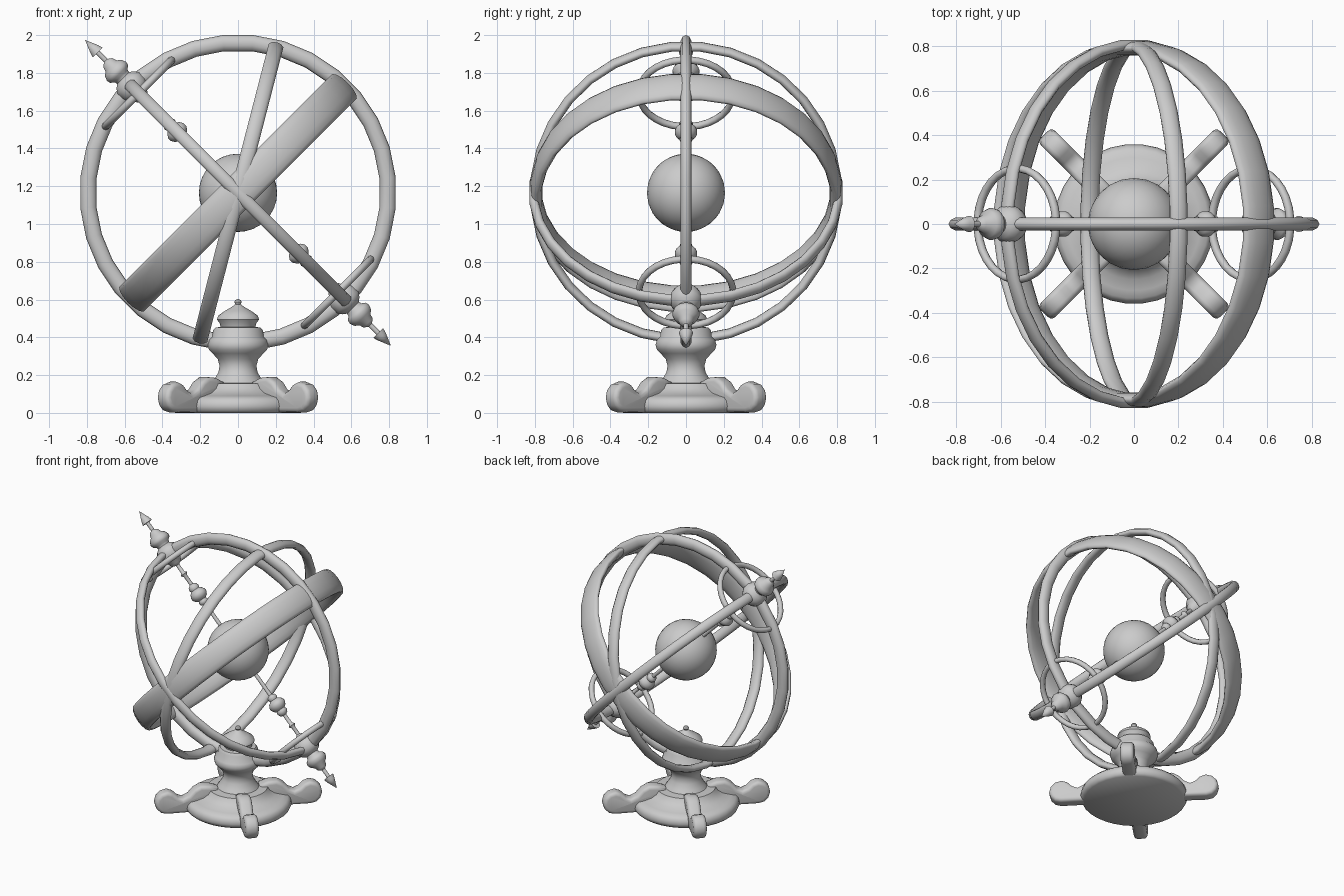
import bpy, bmesh
from math import sin, cos, pi, radians
from mathutils import Matrix, Vector

if "Cube" in bpy.data.objects:
    bpy.data.objects.remove(bpy.data.objects["Cube"])

CENTRE = Vector((0, 0, 1.165))
TILT = radians(-45)          # polar axis leans toward -x


def finish(name, bm, matrix=Matrix(), angle=45):
    bmesh.ops.remove_doubles(bm, verts=bm.verts, dist=1e-5)
    bmesh.ops.recalc_face_normals(bm, faces=bm.faces)
    bm.transform(matrix)
    mesh = bpy.data.meshes.new(name)
    bm.to_mesh(mesh)
    bm.free()
    ob = bpy.data.objects.new(name, mesh)
    bpy.context.collection.objects.link(ob)
    bpy.ops.object.select_all(action='DESELECT')
    ob.select_set(True)
    bpy.context.view_layer.objects.active = ob
    bpy.ops.object.shade_smooth_by_angle(angle=radians(angle))
    return ob


def lathe(name, profile, matrix=Matrix(), segs=32, closed=False, angle=45):
    """Spin (radius, height) points around local z."""
    bm = bmesh.new()
    rings = []
    for s in range(segs):
        a = 2 * pi * (s + 0.5) / segs
        rings.append([bm.verts.new((r * cos(a), r * sin(a), z)) for r, z in profile])
    n = len(profile)
    for s in range(segs):
        a, b = rings[s], rings[(s + 1) % segs]
        for i in range(n if closed else n - 1):
            j = (i + 1) % n
            bm.faces.new((a[i], b[i], b[j], a[j]))
    bmesh.ops.remove_doubles(bm, verts=bm.verts, dist=1e-5)
    return finish(name, bm, matrix, angle)


def ring(name, radius, half_radial, half_width, matrix, offset=0.0, sides=10):
    """Ring with an oval cross-section."""
    prof = [(radius + half_radial * cos(2 * pi * i / sides),
             offset + half_width * sin(2 * pi * i / sides)) for i in range(sides)]
    return lathe(name, prof, matrix, closed=True, angle=60)


def about_y(angle):
    return Matrix.Translation(CENTRE) @ Matrix.Rotation(angle, 4, 'Y')


# Great circles
ring("meridian_ring", 0.796, 0.043, 0.03,
     Matrix.Translation(CENTRE) @ Matrix.Rotation(pi / 2, 4, 'X'))
ring("colure_ring", 0.808, 0.025, 0.036, about_y(radians(45)))
ring("ecliptic_ring", 0.802, 0.025, 0.042, about_y(radians(-75.5)))
ring("equator_band", 0.795, 0.032, 0.094, about_y(TILT), sides=14)

# Central globe
bm = bmesh.new()
bmesh.ops.create_uvsphere(bm, u_segments=32, v_segments=16, radius=0.207)
finish("globe", bm, about_y(TILT))

# Polar fittings, the same at both ends of the axis
axis_profile = [
    (0, 0.18), (0.013, 0.18), (0.013, 0.375), (0.03, 0.385), (0.034, 0.40),
    (0.028, 0.415), (0.045, 0.425), (0.058, 0.445), (0.058, 0.465), (0.045, 0.485),
    (0.032, 0.495), (0.038, 0.51), (0.03, 0.53), (0.013, 0.54), (0.013, 0.61),
    (0.026, 0.625), (0.013, 0.64), (0.013, 0.70), (0.04, 0.715), (0.05, 0.74),
    (0.07, 0.75), (0.084, 0.78), (0.084, 0.82), (0.065, 0.845), (0.045, 0.86),
    (0.048, 0.875), (0.068, 0.89), (0.072, 0.91), (0.062, 0.935), (0.042, 0.95),
    (0.034, 0.975), (0.02, 0.985), (0.013, 0.99), (0.013, 1.05), (0.037, 1.05),
    (0.03, 1.075), (0, 1.145)]
for label, turn in (("upper", TILT), ("lower", TILT + pi)):
    lathe(label + "_pole_finial", axis_profile, about_y(turn), segs=20)
    ring(label + "_polar_circle", 0.25, 0.018, 0.02, about_y(turn), offset=0.745, sides=8)

# Turned pedestal
lathe("pedestal", [
    (0, 0), (0.335, 0), (0.35, 0.012), (0.36, 0.035), (0.352, 0.065), (0.335, 0.082),
    (0.30, 0.09), (0.25, 0.105), (0.215, 0.13), (0.20, 0.155), (0.14, 0.158),
    (0.125, 0.18), (0.104, 0.215), (0.098, 0.25), (0.108, 0.285), (0.135, 0.315),
    (0.155, 0.335), (0.162, 0.36), (0.155, 0.385), (0.137, 0.405), (0.133, 0.435),
    (0.12, 0.452), (0.092, 0.455), (0.098, 0.475), (0.112, 0.495), (0.105, 0.515),
    (0.07, 0.54), (0.035, 0.56), (0.014, 0.575), (0.02, 0.587), (0.014, 0.598),
    (0, 0.602)])

# Four scroll feet on the diagonals
foot_side = [
    (0.14, 0.005), (0.14, 0.165), (0.2, 0.187), (0.26, 0.19), (0.305, 0.165),
    (0.34, 0.125), (0.38, 0.105), (0.415, 0.12), (0.445, 0.15), (0.485, 0.165),
    (0.53, 0.152), (0.56, 0.12), (0.57, 0.08), (0.558, 0.04), (0.53, 0.012),
    (0.49, 0.002)]
for k in range(4):
    bm = bmesh.new()
    face = bm.faces.new([bm.verts.new((r, -0.046, z)) for r, z in foot_side])
    ext = bmesh.ops.extrude_face_region(bm, geom=[face])
    bmesh.ops.translate(bm, vec=(0, 0.092, 0),
                        verts=[v for v in ext["geom"] if isinstance(v, bmesh.types.BMVert)])
    bmesh.ops.recalc_face_normals(bm, faces=bm.faces)
    rim = [e for e in bm.edges if abs(e.verts[0].co.y - e.verts[1].co.y) < 1e-4]
    bmesh.ops.bevel(bm, geom=rim, offset=0.024, segments=3, profile=0.5, affect='EDGES')
    finish(f"foot_{k + 1}", bm, Matrix.Rotation(pi / 4 + k * pi / 2, 4, 'Z'), 50)
